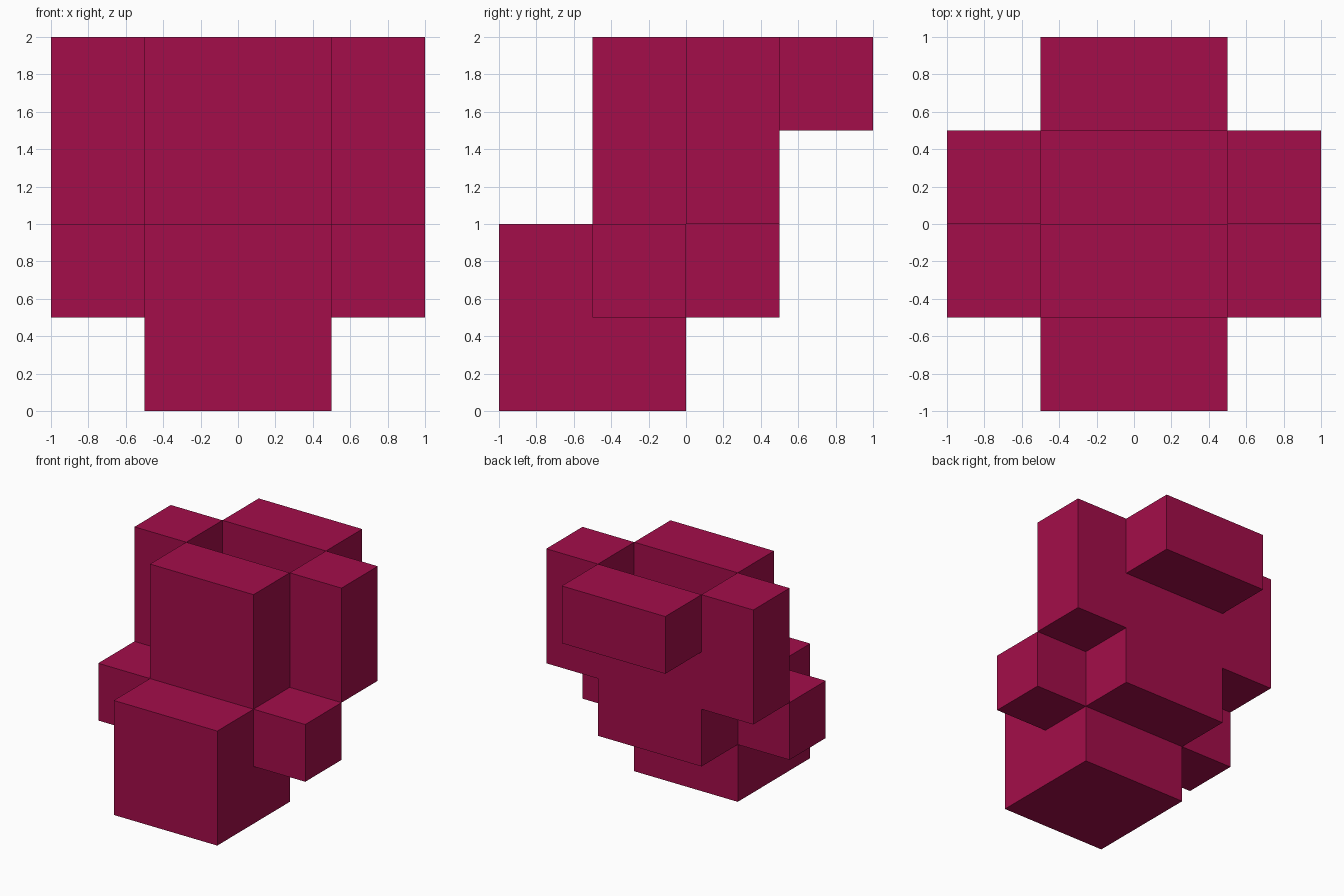
import bpy, bmesh
from mathutils import Vector
from itertools import product

if "Cube" in bpy.data.objects:
    bpy.data.objects.remove(bpy.data.objects["Cube"])

STEP = 0.5  # the whole model sits on a half-unit lattice

crimson = bpy.data.materials.new("crimson")
crimson.diffuse_color = (0.37, 0.004, 0.068, 1)
crimson.use_nodes = True
crimson.node_tree.nodes["Principled BSDF"].inputs["Base Color"].default_value = crimson.diffuse_color

# Each part is a block: minimum corner, maximum corner
parts = {
    "base_block": ((-0.5, -1, 0), (0.5, 0, 1)),
    "lower_back_block": ((-0.5, 0, 0.5), (0.5, 0.5, 1.5)),
    "upper_front_block": ((-0.5, -0.5, 1), (0.5, 0, 2)),
    "top_back_bar": ((-0.5, 0.5, 1.5), (0.5, 1, 2)),
}
for side, x in (("left", -1), ("right", 0.5)):
    parts[side + "_small_cube"] = ((x, -0.5, 0.5), (x + 0.5, 0, 1))
    parts[side + "_tall_block"] = ((x, 0, 1), (x + 0.5, 0.5, 2))


def cells(lo, hi):
    """Lattice cells filled by a block."""
    return set(product(*(range(round(a / STEP), round(b / STEP))
                         for a, b in zip(lo, hi))))


filled = set().union(*(cells(*p) for p in parts.values()))


def build(name, lo, hi):
    """Block skin, leaving out the faces buried against other blocks."""
    bm = bmesh.new()
    for c in cells(lo, hi):
        for axis, sign in product(range(3), (-1, 1)):
            n = [0, 0, 0]
            n[axis] = sign
            if tuple(a + b for a, b in zip(c, n)) in filled:
                continue
            u, v = Vector((0, 0, 0)), Vector((0, 0, 0))
            u[(axis + 1) % 3] = v[(axis + 2) % 3] = STEP / 2
            mid = (Vector(c) + Vector((0.5, 0.5, 0.5)) + Vector(n) * 0.5) * STEP
            ring = [mid - u - v, mid + u - v, mid + u + v, mid - u + v]
            bm.faces.new([bm.verts.new(p) for p in ring[::sign]])
    bmesh.ops.remove_doubles(bm, verts=bm.verts[:], dist=0.001)
    bmesh.ops.dissolve_limit(bm, angle_limit=0.02,
                             verts=bm.verts[:], edges=bm.edges[:])
    mesh = bpy.data.meshes.new(name)
    bm.to_mesh(mesh)
    bm.free()
    mesh.materials.append(crimson)
    bpy.context.collection.objects.link(bpy.data.objects.new(name, mesh))


for name, (lo, hi) in parts.items():
    build(name, lo, hi)
